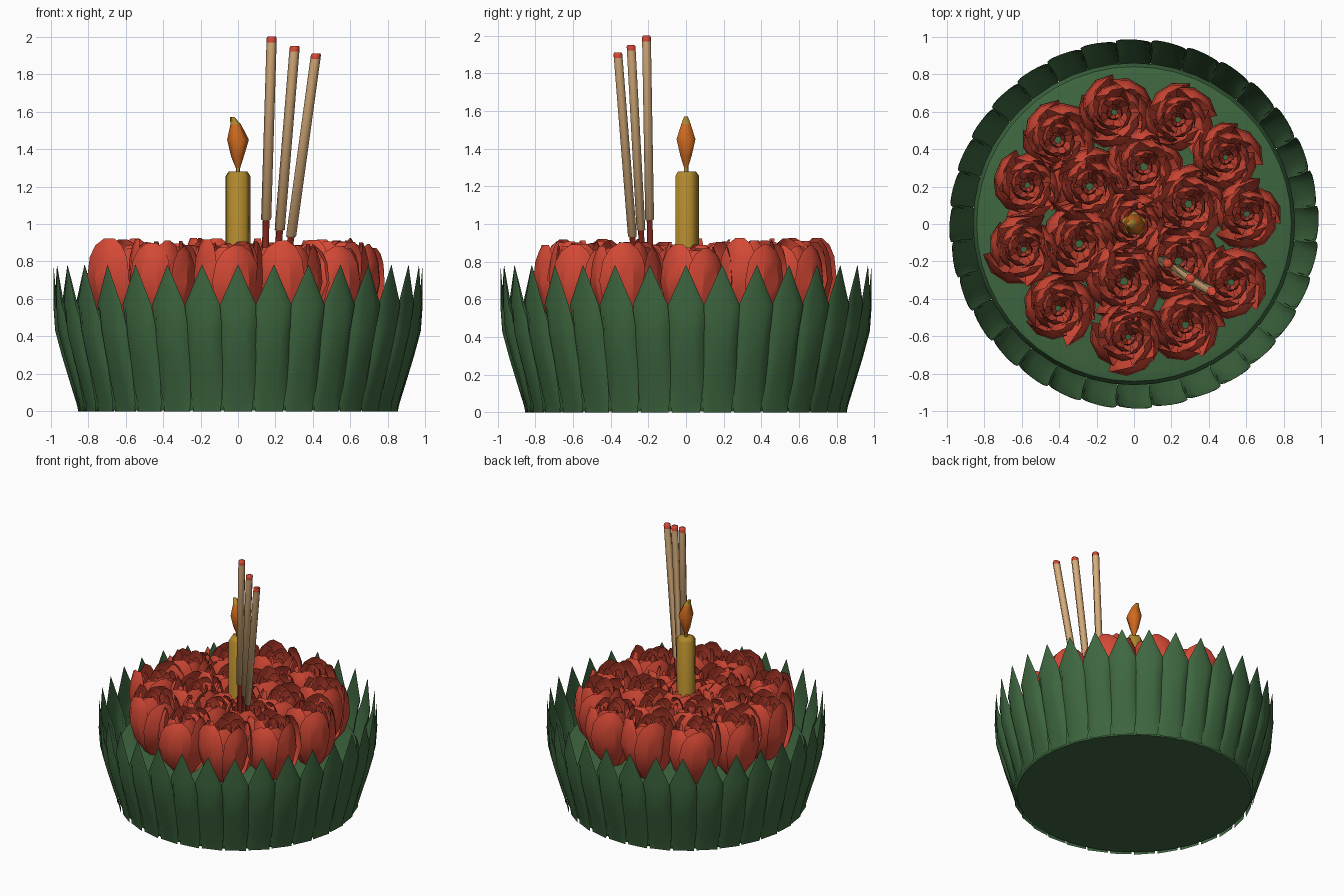
import bpy, bmesh, math, random
from mathutils import Vector, Matrix

if "Cube" in bpy.data.objects:
    bpy.data.objects.remove(bpy.data.objects["Cube"])

random.seed(4)


def mat(name, col):
    m = bpy.data.materials.new(name)
    m.diffuse_color = (*col, 1)
    m.use_nodes = True
    m.node_tree.nodes["Principled BSDF"].inputs["Base Color"].default_value = m.diffuse_color
    return m


GREEN = mat("leaf green", (0.048, 0.135, 0.05))
RED = mat("petal red", (0.66, 0.066, 0.036))
GOLD = mat("candle gold", (0.44, 0.25, 0.025))
ORANGE = mat("flame orange", (0.62, 0.14, 0.012))
TAN = mat("incense tan", (0.68, 0.42, 0.20))


def make(name, bm, mats, smooth=None):
    me = bpy.data.meshes.new(name)
    bm.to_mesh(me)
    bm.free()
    ob = bpy.data.objects.new(name, me)
    bpy.context.collection.objects.link(ob)
    for m in mats:
        me.materials.append(m)
    if smooth:
        bpy.ops.object.select_all(action='DESELECT')
        ob.select_set(True)
        bpy.context.view_layer.objects.active = ob
        bpy.ops.object.shade_smooth_by_angle(angle=math.radians(smooth))
    return ob


def loft(bm, rings, mat_index=None):
    """Join a list of closed point rings with side walls and end caps."""
    vs = [[bm.verts.new(p) for p in ring] for ring in rings]
    n = len(vs[0])
    for k in range(len(vs) - 1):
        for i in range(n):
            j = (i + 1) % n
            f = bm.faces.new((vs[k][i], vs[k][j], vs[k + 1][j], vs[k + 1][i]))
            f.material_index = mat_index[k] if mat_index else 0
    bm.faces.new(vs[0][::-1])
    top = bm.faces.new(vs[-1])
    top.material_index = mat_index[-1] if mat_index else 0


def ring(c, r, n, phase=0.0):
    return [Vector(c) + Vector((r * math.cos(phase + math.tau * i / n),
                                r * math.sin(phase + math.tau * i / n), 0)) for i in range(n)]


def sheet(bm, rows):
    """Open quad grid through rows of points."""
    vs = [[bm.verts.new(p) for p in row] for row in rows]
    for a, b in zip(vs, vs[1:]):
        for i in range(len(a) - 1):
            bm.faces.new((a[i], a[i + 1], b[i + 1], b[i]))


# Round float under the flowers
bm = bmesh.new()
loft(bm, [ring((0, 0, z), r, 48) for z, r in
          [(0.005, 0.83), (0.03, 0.845), (0.40, 0.86), (0.44, 0.84), (0.45, 0.80)]])
make("float_base", bm, [GREEN], 35)

# Pointed leaves around the float, with side flaps folded inwards below the tips
bm = bmesh.new()
# height, radius, half width, fold depth
LEAF = [(0, 0.85, 0.074, 0.0), (0.04, 0.86, 0.08, 0.01), (0.15, 0.894, 0.091, 0.02),
        (0.29, 0.937, 0.096, 0.035), (0.43, 0.975, 0.099, 0.05),
        (0.57, 0.984, 0.096, 0.012), (0.78, 0.985, 0.002, 0.0)]
for k in range(32):
    turn = Matrix.Rotation(math.tau * k / 32, 3, 'Z')
    rows = []
    for z, r, w, fold in LEAF:
        row = []
        for s in (-1, -0.75, -0.4, 0, 0.4, 0.75, 1):
            # one edge is tucked slightly behind the neighbouring leaf
            p = Vector((w * s, -r - 0.06 * w * s + fold * abs(s) ** 4, z))
            row.append(turn @ p)
        rows.append(row)
    sheet(bm, rows)
make("leaf_rim", bm, [GREEN], 35)

# Flowers: nested layers of cupped petals
PETAL = [(0, 0.07, 50), (0.12, 0.155, 46), (0.26, 0.19, 44), (0.37, 0.18, 39),
         (0.43, 0.162, 29), (0.465, 0.145, 10)]


def flower(bm, x, y, z, size):
    spin = random.uniform(0, math.tau)
    for count, scale, height in ((5, 1.0, 1.0), (5, 0.74, 0.97), (4, 0.48, 0.93), (3, 0.24, 0.9)):
        spin += 0.6
        for i in range(count):
            a = spin + math.tau * i / count + random.uniform(-0.15, 0.15)
            h = height * random.uniform(0.93, 1.03)
            lean = random.uniform(0.93, 1.06)
            rows = []
            for dz, r, half in PETAL:
                row = []
                for s in (-1, -0.35, 0.35, 1):
                    t = a + s * math.radians(half) * (4.9 / count)
                    # one petal edge lies inside the next
                    rr = r * size * scale * lean * (1 - 0.09 * s - 0.04 * s * s)
                    row.append((x + rr * math.cos(t), y + rr * math.sin(t), z + dz * h))
                rows.append(row)
            sheet(bm, rows)


bm = bmesh.new()
for deg in (5, 36, 67, 100, 132, 160, 193, 228, 267, 297, 329):
    a = math.radians(deg)
    flower(bm, 0.605 * math.cos(a), 0.605 * math.sin(a), 0.44 + random.uniform(-0.01, 0.01),
           random.uniform(0.97, 1.07))
for k in range(6):
    a = math.radians(20 + 60 * k)
    flower(bm, 0.31 * math.cos(a), 0.31 * math.sin(a), 0.43, 1.1)
flower(bm, 0, 0, 0.42, 1.0)
make("flowers", bm, [RED], 30)

# Five-sided candle and wick
bm = bmesh.new()
up = math.pi / 2
loft(bm, [ring((0, 0, z), r, 5, up) for z, r in
          [(0.44, 0.07), (1.255, 0.07), (1.28, 0.052)]])
loft(bm, [ring((0, 0, z), 0.012, 5, up) for z in (1.27, 1.34)])
make("candle", bm, [GOLD], 75)

# Flame with a golden tip bent to one side
bm = bmesh.new()
loft(bm, [ring((x, 0, z), r, 6) for x, z, r in
          [(0, 1.30, 0.012), (-0.003, 1.36, 0.034), (0, 1.45, 0.058),
           (-0.012, 1.53, 0.029), (-0.03, 1.57, 0.012)]], [0, 0, 0, 1, 1])
make("flame", bm, [ORANGE, GOLD], 62)

# Three leaning incense sticks: thin red foot, tan body, red end
STICKS = [((0.145, -0.19, 0.85), (0.18, -0.21, 2.0), 1.02),
          ((0.213, -0.233, 0.85), (0.303, -0.292, 1.95), 0.965),
          ((0.272, -0.278, 0.85), (0.417, -0.362, 1.91), 0.93)]
for n, (a, b, zs) in enumerate(STICKS):
    a, b = Vector(a), Vector(b)

    def at(z):
        return a + (b - a) * ((z - a.z) / (b.z - a.z))
    bm = bmesh.new()
    top = b.z
    loft(bm, [ring(at(z), r, 6) for z, r in
              [(0.5, 0.018), (zs, 0.018), (zs + 0.004, 0.027), (top - 0.03, 0.027),
               (top - 0.008, 0.027), (top, 0.022)]], [0, 1, 1, 0, 0, 0])
    make("incense_stick_%d" % (n + 1), bm, [RED, TAN], 65)
